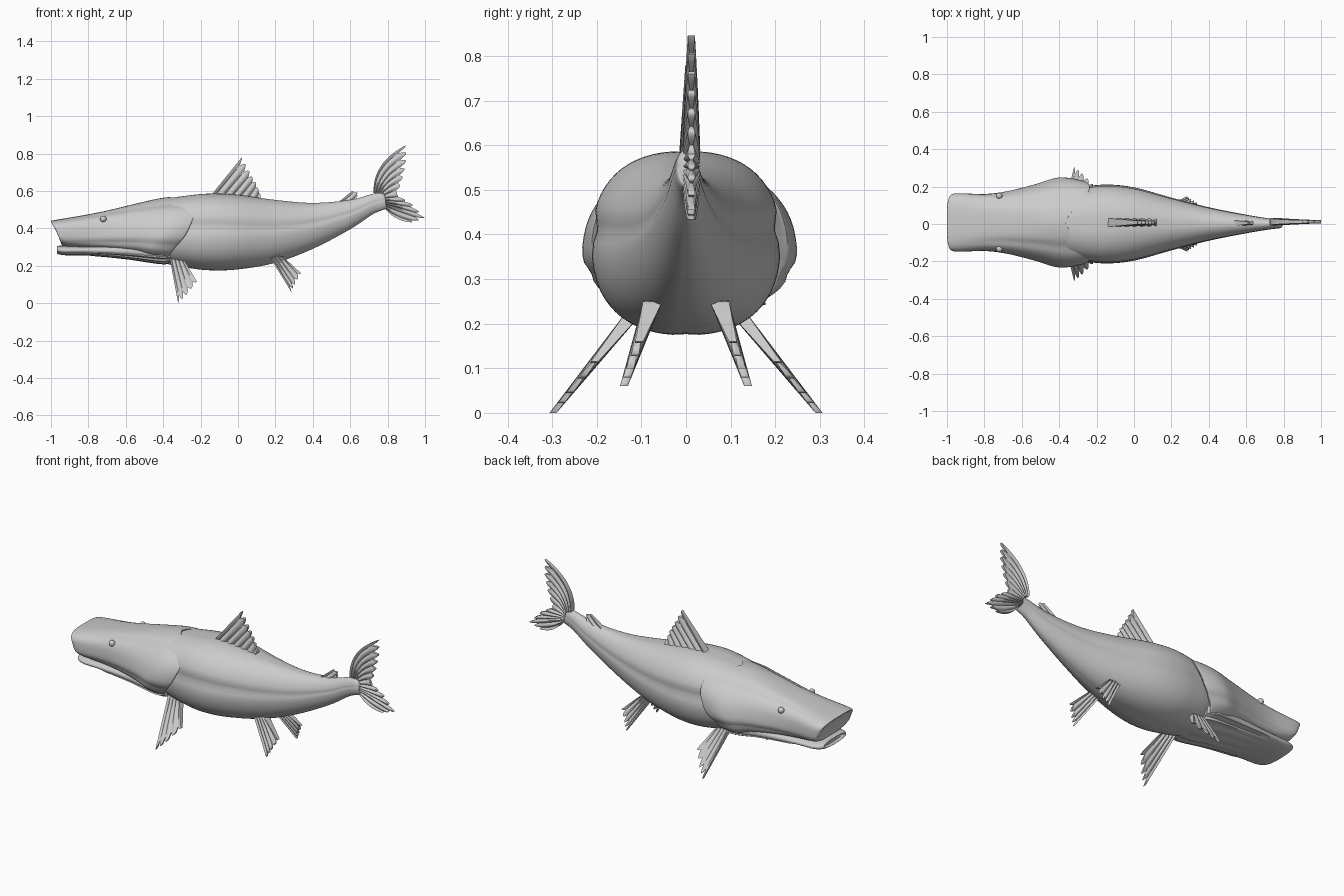
import bpy, math
from math import sin, cos, pi

if "Cube" in bpy.data.objects:
    bpy.data.objects.remove(bpy.data.objects["Cube"])


def add(name, verts, faces, angle=50):
    me = bpy.data.meshes.new(name)
    me.from_pydata(verts, [], faces)
    ob = bpy.data.objects.new(name, me)
    bpy.context.collection.objects.link(ob)
    bpy.ops.object.select_all(action='DESELECT')
    ob.select_set(True)
    bpy.context.view_layer.objects.active = ob
    bpy.ops.object.mode_set(mode='EDIT')
    bpy.ops.mesh.select_all(action='SELECT')
    bpy.ops.mesh.normals_make_consistent(inside=False)
    bpy.ops.object.mode_set(mode='OBJECT')
    bpy.ops.object.shade_smooth_by_angle(angle=math.radians(angle))
    return ob


def smooth_rows(rows, sub):
    # Catmull-Rom interpolation of ring parameters
    out = []
    for i in range(len(rows) - 1):
        p = [rows[max(0, min(len(rows) - 1, i + k))] for k in (-1, 0, 1, 2)]
        for s in range(sub):
            t = s / sub
            out.append([b + 0.5 * t * (c - a + t * (2*a - 5*b + 4*c - d + t * (3*(b - c) + d - a)))
                        for a, b, c, d in zip(*p)])
    out.append(list(rows[-1]))
    return out


def loft(name, rows, sub=5, seg=64, y0=0.0, detail=None):
    # rows: x, top, bottom, half width, squareness, taper, lean, bow
    verts, faces = [], []
    rings = smooth_rows(rows, sub)
    for x, top, bot, hw, n, taper, lean, bow in rings:
        for j in range(seg):
            a = 2 * pi * j / seg
            c, s = cos(a), sin(a)
            cy = math.copysign(abs(c) ** (2 / n), c)
            sz = math.copysign(abs(s) ** (2 / n), s)
            b = math.atan2(s, abs(c))
            k = detail(x, b) if detail else 1
            xx = x + lean * (1 - sz) / 2 + bow * max(0, cos(b - 0.5)) ** 2
            verts.append((xx, y0 + hw * cy * (1 - taper * sz) * k,
                          (top + bot) / 2 + (top - bot) / 2 * sz * k))
    for i in range(len(rings) - 1):
        for j in range(seg):
            k = (j + 1) % seg
            faces.append((i*seg + j, i*seg + k, (i+1)*seg + k, (i+1)*seg + j))
    faces.append(tuple(range(seg)))
    faces.append(tuple(range((len(rings) - 1) * seg, len(rings) * seg)))
    return add(name, verts, faces)


def along(pts, t):
    f = t * (len(pts) - 1)
    i = min(int(f), len(pts) - 2)
    return [a + (b - a) * (f - i) for a, b in zip(pts[i], pts[i + 1])]


def fin(name, base, mid, tip, rays, thick, yfun, notch=0.14, sub=8, nv=12):
    # ribbed fan in the xz plane; yfun gives its sideways slant
    nu = rays * sub
    verts, faces = [], []
    for side in (1, -1):
        for i in range(nu + 1):
            u = i / nu
            ridge = abs(cos(pi * i / sub))
            p, m, q = along(base, u), along(mid, u), along(tip, u)
            for j in range(nv + 1):
                v = j / nv
                w = v * (1 - notch * (1 - ridge))
                # curve that passes through the middle point
                f0, f1, f2 = (1-w)*(1-2*w), 4*w*(1-w), w*(2*w-1)
                x, z = [f0*a + f1*b + f2*c for a, b, c in zip(p, m, q)]
                th = thick * (0.4 + 0.6 * ridge) * (1 - 0.6 * v)
                verts.append((x, yfun(z) + side * th, z))
    n = nv + 1
    off = (nu + 1) * n
    for i in range(nu):
        for j in range(nv):
            a = i * n + j
            f = (a, a + 1, a + n + 1, a + n)
            faces += [f, tuple(off + q for q in reversed(f))]
    loop = ([i * n for i in range(nu + 1)] + [nu * n + j for j in range(1, n)]
            + [i * n + nv for i in range(nu - 1, -1, -1)] + list(range(nv - 1, 0, -1)))
    for a, b in zip(loop, loop[1:] + loop[:1]):
        faces.append((a, b, b + off, a + off))
    return add(name, verts, faces, 60)


def midway(base, tip, n=5):
    return [[(a + b) / 2 for a, b in zip(along(base, i / n), along(tip, i / n))] for i in range(n + 1)]


# body with a lateral groove and a faint crease along back and belly
def groove(x, b):
    fade = max(0, min(1, (x + 0.45) / 0.2))
    return (1 - 0.06 * fade * math.exp(-((b - 0.12) / 0.11) ** 2)
            - 0.012 * math.exp(-((abs(b) - pi / 2) / 0.06) ** 2))


loft("body", [
    (-0.46, 0.50, 0.25, 0.14, 2.2, 0, 0, 0),
    (-0.38, 0.555, 0.21, 0.175, 2.3, 0, 0, 0),
    (-0.28, 0.575, 0.19, 0.198, 2.4, 0, 0, 0),
    (-0.15, 0.587, 0.175, 0.212, 2.4, 0, 0, 0),
    (0.00, 0.58, 0.18, 0.197, 2.3, 0, 0, 0),
    (0.20, 0.553, 0.215, 0.142, 2.2, 0, 0, 0),
    (0.40, 0.537, 0.29, 0.09, 2.1, 0, 0, 0),
    (0.60, 0.553, 0.395, 0.05, 2, 0, 0, 0),
    (0.72, 0.585, 0.475, 0.03, 2, 0, 0, 0),
    (0.77, 0.588, 0.505, 0.022, 2, 0, 0.02, 0),
    (0.79, 0.57, 0.525, 0.012, 2, 0, 0, 0)], sub=6, detail=groove)


# head with brow and cheek creases, ending in flared gill covers
def creases(x, b):
    fade = max(0, min(1, (x + 0.95) / 0.3))
    return (1 - 0.04 * fade * math.exp(-((b - 0.95) / 0.15) ** 2)
            - 0.035 * fade * math.exp(-((b + 0.45) / 0.12) ** 2))


loft("head", [
    (-0.985, 0.425, 0.37, 0.10, 3.5, 0, 0.03, 0),
    (-1.00, 0.438, 0.335, 0.138, 3.5, 0, 0.055, 0),
    (-0.965, 0.447, 0.305, 0.156, 3.3, 0, 0.035, 0),
    (-0.80, 0.475, 0.287, 0.152, 3, 0.03, 0, 0),
    (-0.68, 0.50, 0.275, 0.165, 2.8, 0.08, 0, 0),
    (-0.55, 0.533, 0.255, 0.20, 2.5, 0.12, 0, 0.03),
    (-0.46, 0.557, 0.23, 0.237, 2.3, 0.12, 0, 0.09),
    (-0.415, 0.566, 0.217, 0.226, 2.3, 0.1, 0.03, 0.15),
    (-0.405, 0.562, 0.222, 0.208, 2.3, 0.08, 0.03, 0.155),
    (-0.43, 0.52, 0.26, 0.15, 2.3, 0, 0.02, 0.1)], y0=0.008, detail=creases)

# lower jaw running back into the ridged throat
loft("lower_jaw", [
    (-0.955, 0.298, 0.275, 0.075, 2.4, 0, 0, 0),
    (-0.967, 0.306, 0.265, 0.105, 2.4, 0, 0, 0),
    (-0.92, 0.308, 0.256, 0.132, 2.4, 0, 0, 0),
    (-0.80, 0.31, 0.255, 0.14, 2.4, 0, 0, 0),
    (-0.60, 0.32, 0.237, 0.155, 2.4, 0, 0, 0),
    (-0.42, 0.33, 0.212, 0.175, 2.4, 0, 0, 0),
    (-0.36, 0.33, 0.215, 0.15, 2.4, 0, 0, 0)], y0=0.008,
    detail=lambda x, b: 1 + (0.05 * cos(b * 16) if b < -0.3 and x > -0.8 else 0))

# eyes
for side, label in ((1, "left"), (-1, "right")):
    bpy.ops.mesh.primitive_uv_sphere_add(segments=20, ring_count=12, radius=0.017,
                                         location=(-0.72, 0.008 + side * 0.142, 0.45))
    bpy.context.object.name = "eye_" + label
    bpy.ops.object.shade_smooth()

# back fin
base = [(-0.15, 0.57), (0.12, 0.555)]
tip = [(0.02, 0.78), (0.06, 0.705), (0.095, 0.645), (0.12, 0.58)]
fin("dorsal_fin", base, midway(base, tip), tip, 6, 0.024, lambda z: 0.008)

# small rear back fin
base = [(0.53, 0.535), (0.625, 0.545)]
tip = [(0.61, 0.6), (0.638, 0.592), (0.638, 0.57)]
fin("adipose_fin", base, midway(base, tip), tip, 2, 0.016, lambda z: 0.005, 0.05)

# forked tail
fin("tail_fin",
    [(0.725, 0.59), (0.745, 0.585), (0.76, 0.575), (0.765, 0.56), (0.765, 0.545), (0.77, 0.53), (0.78, 0.515)],
    [(0.765, 0.735), (0.80, 0.69), (0.81, 0.635), (0.81, 0.575), (0.845, 0.535), (0.87, 0.50), (0.845, 0.455)],
    [(0.90, 0.846), (0.90, 0.76), (0.88, 0.67), (0.85, 0.58), (0.93, 0.53), (1.0, 0.455), (0.93, 0.432)],
    12, 0.02, lambda z: 0.012)

# paired belly fins
for side, label in ((1, "left"), (-1, "right")):
    base = [(-0.365, 0.24), (-0.29, 0.235)]
    tip = [(-0.32, 0.0), (-0.275, 0.045), (-0.22, 0.115)]
    fin("pectoral_fin_" + label, base, midway(base, tip), tip, 4, 0.02,
        lambda z: side * (0.12 + 0.81 * (0.22 - z)))
    base = [(0.165, 0.255), (0.24, 0.25)]
    tip = [(0.285, 0.06), (0.305, 0.10), (0.337, 0.16)]
    fin("pelvic_fin_" + label, base, midway(base, tip), tip, 4, 0.022,
        lambda z: side * (0.078 + 0.34 * (0.24 - z)))
